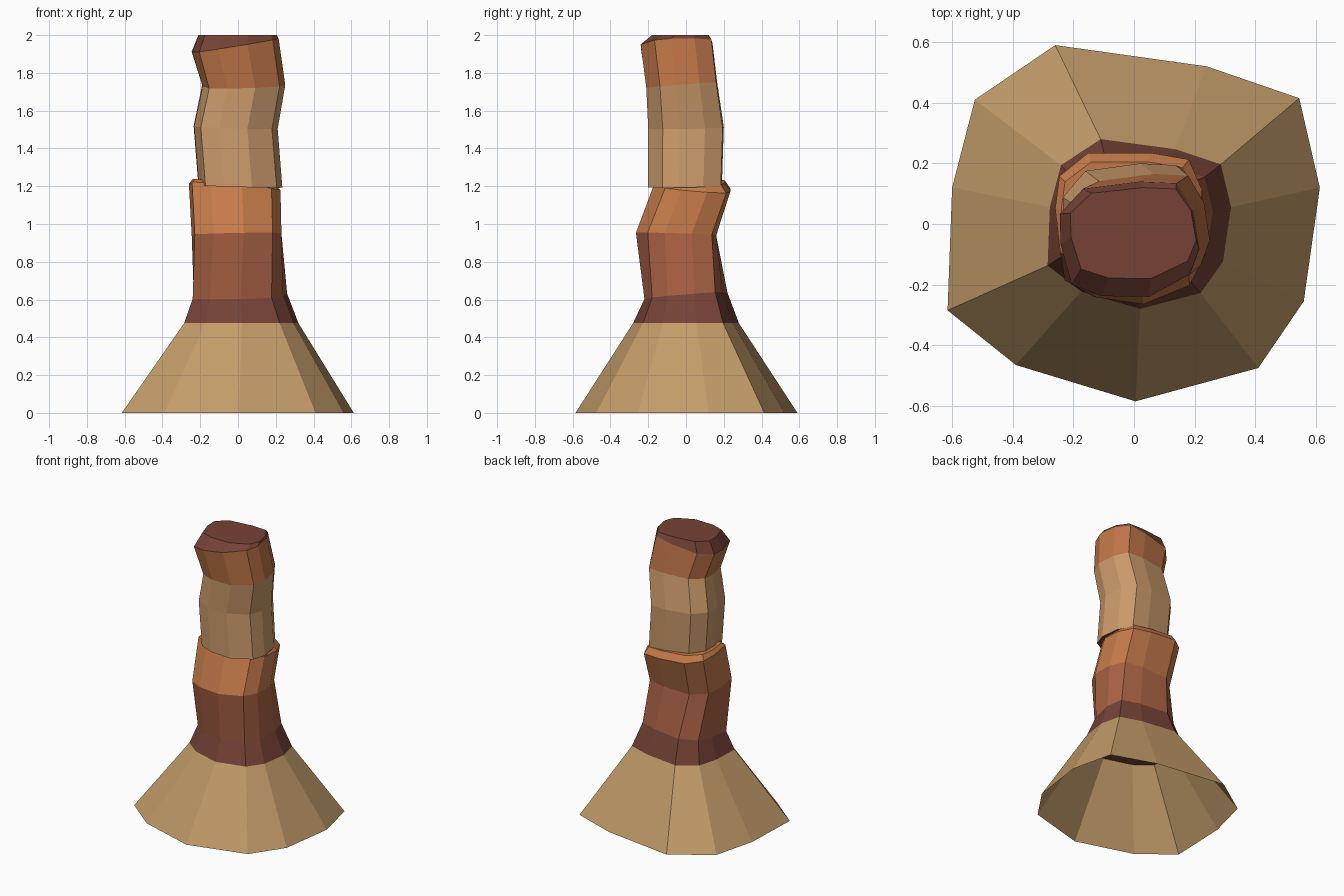
import bpy, bmesh, math

if "Cube" in bpy.data.objects:
    bpy.data.objects.remove(bpy.data.objects["Cube"])

# Irregular 11-sided outline of the rock, widest at the base
OUTLINE = [(-0.26, 0.59), (-0.525, 0.41), (-0.60, 0.12), (-0.615, -0.285),
           (-0.39, -0.465), (0.005, -0.585), (0.41, -0.475), (0.56, -0.255),
           (0.613, 0.12), (0.545, 0.415), (0.24, 0.52)]


def material(name, rgb):
    m = bpy.data.materials.new(name)
    m.diffuse_color = (*rgb, 1)
    m.use_nodes = True
    m.node_tree.nodes["Principled BSDF"].inputs["Base Color"].default_value = m.diffuse_color
    return m


SAND = material("sand", (0.54, 0.33, 0.14))
DARK = material("dark_brown", (0.18, 0.055, 0.037))
RUST = material("rust", (0.41, 0.125, 0.06))
ORANGE = material("orange", (0.57, 0.20, 0.07))
TAN = material("tan", (0.61, 0.33, 0.15))
COPPER = material("copper", (0.52, 0.18, 0.065))


def ring(x0, x1, y0, y1, z, tilt_x=0, tilt_y=0, twist=0):
    """Outline twisted, fitted to a box, and tilted."""
    c, s = math.cos(math.radians(twist)), math.sin(math.radians(twist))
    pts = [(x * c - y * s, x * s + y * c) for x, y in OUTLINE]
    xs, ys = [p[0] for p in pts], [p[1] for p in pts]
    out = []
    for px, py in pts:
        x = x0 + (x1 - x0) * (px - min(xs)) / (max(xs) - min(xs))
        y = y0 + (y1 - y0) * (py - min(ys)) / (max(ys) - min(ys))
        out.append((x, y, min(2.0, z + tilt_x * x + tilt_y * y)))
    return out


def stack(name, rings, bands, bottom=None, top=None):
    """Join rings into coloured bands, with optional end caps."""
    mesh = bpy.data.meshes.new(name)
    mats = list(dict.fromkeys(bands + [m for m in (bottom, top) if m]))
    for m in mats:
        mesh.materials.append(m)
    bm = bmesh.new()
    loops = [[bm.verts.new(p) for p in r] for r in rings]
    n = len(OUTLINE)
    for a, b, m in zip(loops, loops[1:], bands):
        for i in range(n):
            j = (i + 1) % n
            bm.faces.new((a[i], a[j], b[j], b[i])).material_index = mats.index(m)
    if bottom:
        bm.faces.new(loops[0][::-1]).material_index = mats.index(bottom)
    if top:
        bm.faces.new(loops[-1]).material_index = mats.index(top)
    bm.to_mesh(mesh)
    bm.free()
    obj = bpy.data.objects.new(name, mesh)
    bpy.context.collection.objects.link(obj)


# Flared skirt, open underneath
neck = ring(-0.285, 0.32, -0.28, 0.28, 0.475)
stack("sand_skirt", [ring(-0.615, 0.613, -0.585, 0.59, 0), neck], [SAND])

# Lower column with bevelled ledge
stack("lower_column", [
    neck,
    ring(-0.24, 0.26, -0.22, 0.22, 0.62, 0.03, 0.08),
    ring(-0.245, 0.23, -0.265, 0.16, 0.945, 0.02, -0.03, 8),
    ring(-0.26, 0.225, -0.17, 0.235, 1.195, -0.08, -0.08, 8),
    ring(-0.24, 0.20, -0.14, 0.205, 1.22, -0.08, 0, 8),
], [DARK, RUST, ORANGE, ORANGE], bottom=DARK, top=ORANGE)

# Upper column, overhanging the ledge at the front
stack("upper_column", [
    ring(-0.21, 0.235, -0.20, 0.19, 1.20, -0.03, 0.02, 16),
    ring(-0.235, 0.21, -0.20, 0.20, 1.51, -0.03, 0.02, 16),
    ring(-0.19, 0.25, -0.21, 0.165, 1.735, 0.02, 0.08, 16),
    ring(-0.245, 0.215, -0.24, 0.14, 1.95, 0.16, 0.03, 16),
    ring(-0.21, 0.205, -0.18, 0.12, 2.0, 0, 0, 16),
], [TAN, TAN, COPPER, DARK], bottom=DARK, top=DARK)
